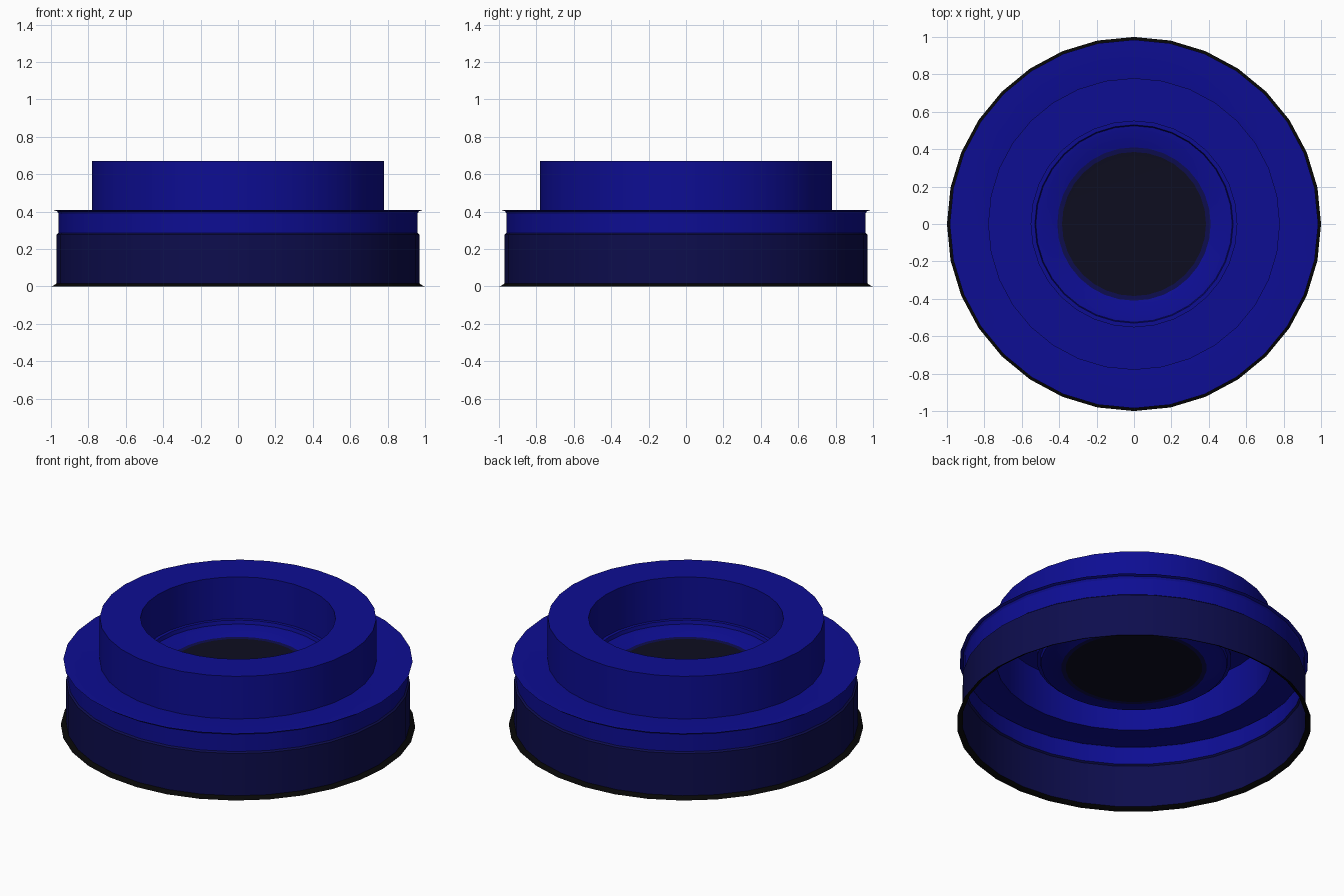
import bpy
import bmesh
import math

if "Cube" in bpy.data.objects:
    bpy.data.objects.remove(bpy.data.objects["Cube"])

SIDES = 32


def material(name, color):
    m = bpy.data.materials.new(name)
    m.diffuse_color = (*color, 1)
    m.use_nodes = True
    m.node_tree.nodes["Principled BSDF"].inputs["Base Color"].default_value = m.diffuse_color
    return m


blue = material("royal blue", (0.004, 0.004, 0.29))
navy = material("dark navy", (0.004, 0.004, 0.075))
midnight = material("midnight", (0.004, 0.004, 0.014))
black = material("black", (0.002, 0.002, 0.002))


def revolve(name, profile, mat, cap=False):
    """Turn (radius, height) points around z; cap closes the last ring."""
    bm = bmesh.new()
    rings = []
    for r, z in profile:
        angles = [2 * math.pi * i / SIDES for i in range(SIDES)]
        rings.append([bm.verts.new((r * math.cos(a), r * math.sin(a), z)) for a in angles])
    for low, high in zip(rings, rings[1:]):
        for i in range(SIDES):
            j = (i + 1) % SIDES
            bm.faces.new((low[i], low[j], high[j], high[i]))
    if cap:
        bm.faces.new(rings[-1])
    mesh = bpy.data.meshes.new(name)
    bm.to_mesh(mesh)
    bm.free()
    mesh.materials.append(mat)
    ob = bpy.data.objects.new(name, mesh)
    bpy.context.collection.objects.link(ob)
    bpy.ops.object.select_all(action='DESELECT')
    ob.select_set(True)
    bpy.context.view_layer.objects.active = ob
    bpy.ops.object.shade_smooth_by_angle(angle=math.radians(25))
    return ob


# Flared foot and open skirt
revolve("base_rim", [(1.0, 0.0), (0.985, 0.006), (0.97, 0.016)], black)
revolve("skirt", [(0.97, 0.016), (0.97, 0.278), (0.96, 0.286)], navy)

# Blue band with its overhanging lip and flat shoulder
revolve("shoulder", [(0.96, 0.286), (0.96, 0.39), (0.967, 0.402),
                     (0.985, 0.408), (0.81, 0.408), (0.78, 0.405)], blue)

# Raised ring, hollow underneath
revolve("raised_ring", [(0.78, 0.405), (0.78, 0.67), (0.55, 0.67), (0.55, 0.41)], blue)

# Stepped seat inside the ring
revolve("inner_seat", [(0.55, 0.41), (0.53, 0.41), (0.525, 0.388),
                       (0.49, 0.385), (0.41, 0.362)], blue)

# Dark centre disc
revolve("disc_edge", [(0.41, 0.362), (0.385, 0.361)], navy)
revolve("centre_disc", [(0.385, 0.361), (0.36, 0.36)], midnight, cap=True)
